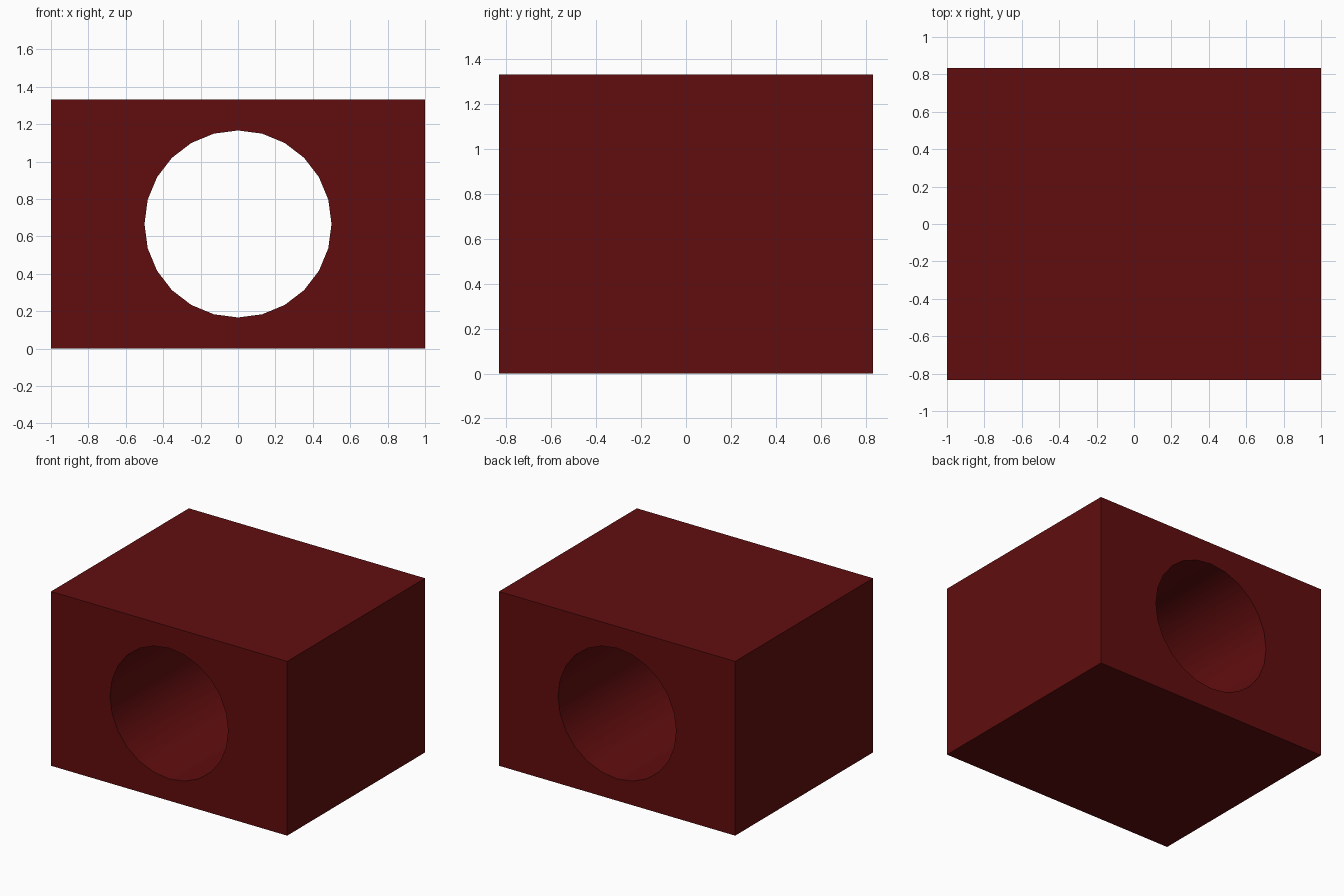
import bpy
import math

if "Cube" in bpy.data.objects:
    bpy.data.objects.remove(bpy.data.objects["Cube"])

WIDTH, DEPTH, HEIGHT = 2.0, 5 / 3, 4 / 3
BORE_RADIUS = 0.5

# Dark red material
red = bpy.data.materials.new("dark_red")
red.diffuse_color = (0.12, 0.004, 0.0045, 1)
red.use_nodes = True
red.node_tree.nodes["Principled BSDF"].inputs["Base Color"].default_value = red.diffuse_color

# Round cutter running front to back
bpy.ops.mesh.primitive_cylinder_add(vertices=24, radius=BORE_RADIUS, depth=DEPTH * 1.5,
                                    location=(0, 0, HEIGHT / 2),
                                    rotation=(math.pi / 2, 0, 0))
cutter = bpy.context.object
cutter.name = "bore_cutter"
cutter.hide_render = True
cutter.data.materials.append(red)

# Solid block
bpy.ops.mesh.primitive_cube_add(size=1, location=(0, 0, HEIGHT / 2))
block = bpy.context.object
block.name = "bored_block"
block.scale = (WIDTH, DEPTH, HEIGHT)
bpy.ops.object.transform_apply(location=False, rotation=False, scale=True)
block.data.materials.append(red)

# Cut the through hole, then discard the cutter
cut = block.modifiers.new("bore", 'BOOLEAN')
cut.operation = 'DIFFERENCE'
cut.solver = 'EXACT'
cut.object = cutter
bpy.ops.object.modifier_apply(modifier=cut.name)
bpy.data.objects.remove(cutter, do_unlink=True)

# Smooth bore, crisp block edges
bpy.ops.object.shade_smooth_by_angle(angle=math.radians(30))
